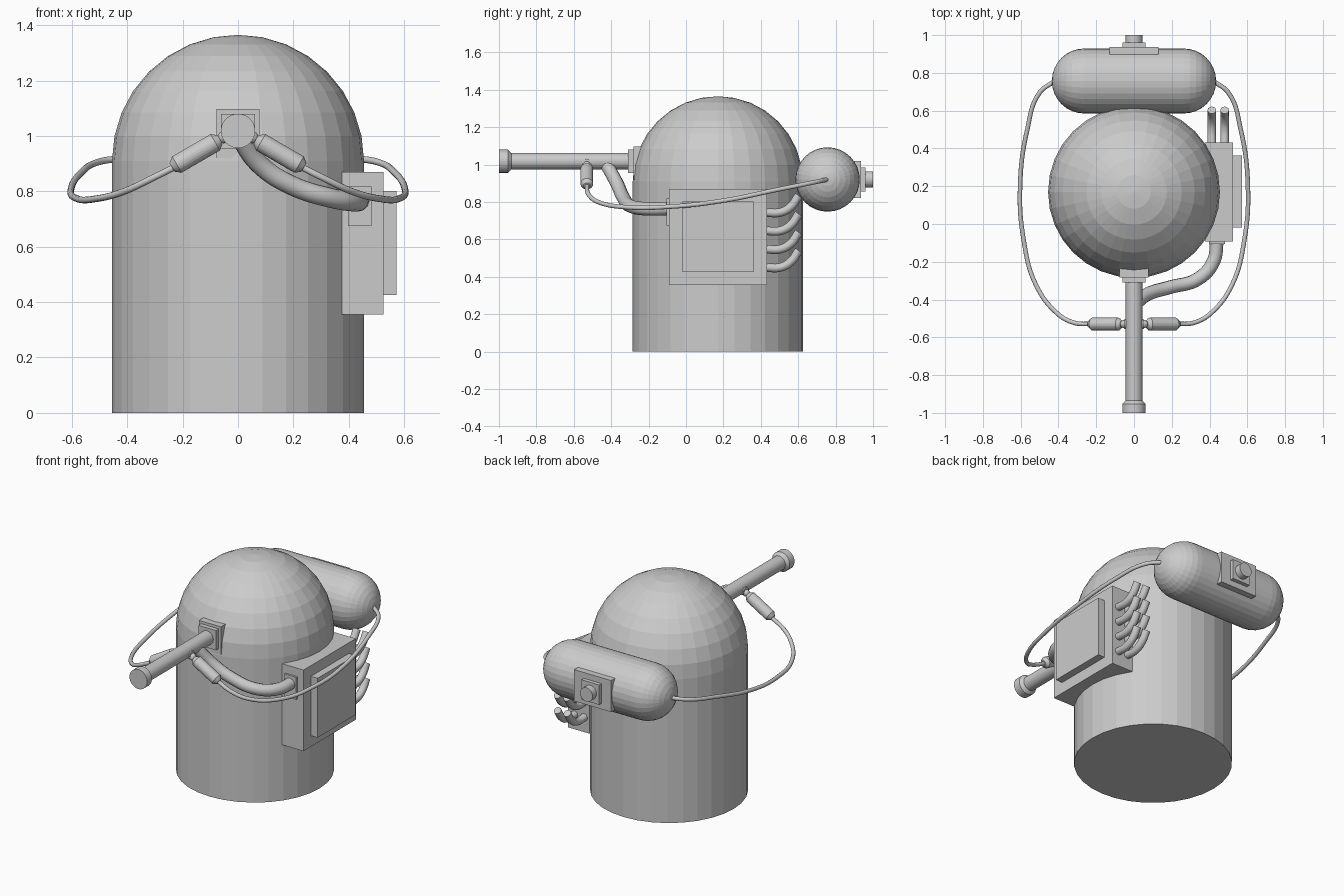
import bpy, bmesh, math
from mathutils import Vector

if "Cube" in bpy.data.objects:
    bpy.data.objects.remove(bpy.data.objects["Cube"])


def finish(name, bm, mirror=False):
    bmesh.ops.recalc_face_normals(bm, faces=bm.faces)
    me = bpy.data.meshes.new(name)
    bm.to_mesh(me)
    bm.free()
    ob = bpy.data.objects.new(name, me)
    bpy.context.collection.objects.link(ob)
    if mirror:
        ob.modifiers.new("Mirror", 'MIRROR').use_mirror_merge = False
    return ob


def box(name, x, y, z):
    bm = bmesh.new()
    bmesh.ops.create_cube(bm, size=1)
    for v in bm.verts:
        v.co = [(r[0] + r[1]) / 2 + c * (r[1] - r[0]) for c, r in zip(v.co, (x, y, z))]
    return finish(name, bm)


def lathe(name, start, axis, profile, sides=32, mirror=False):
    """Revolve (distance, radius) pairs about an axis; radius 0 makes a pole."""
    start, axis = Vector(start), Vector(axis).normalized()
    u = axis.orthogonal().normalized()
    w = axis.cross(u)
    bm = bmesh.new()
    rings = []
    for d, r in profile:
        c = start + axis * d
        if r < 1e-5:
            rings.append([bm.verts.new(c)])
        else:
            rings.append([bm.verts.new(c + r * (u * math.cos(a) + w * math.sin(a)))
                          for a in (math.tau * i / sides for i in range(sides))])
    for a, b in zip(rings, rings[1:]):
        for i in range(sides):
            j = (i + 1) % sides
            ids = [a[i % len(a)], a[j % len(a)], b[j % len(b)], b[i % len(b)]]
            bm.faces.new(list(dict.fromkeys(ids)))
    for ring in (rings[0], rings[-1]):
        if len(ring) > 1:
            bm.faces.new(ring)
    return finish(name, bm, mirror)


def pipe(name, points, radius, mirror=False, steps=8):
    cu = bpy.data.curves.new(name, 'CURVE')
    cu.dimensions = '3D'
    cu.bevel_depth, cu.bevel_resolution = radius, 4
    cu.resolution_u, cu.use_fill_caps = steps, True
    sp = cu.splines.new('BEZIER')
    sp.bezier_points.add(len(points) - 1)
    for bp, p in zip(sp.bezier_points, points):
        bp.co = p
        bp.handle_left_type = bp.handle_right_type = 'AUTO'
    ob = bpy.data.objects.new(name, cu)
    bpy.context.collection.objects.link(ob)
    bpy.ops.object.select_all(action='DESELECT')
    ob.select_set(True)
    bpy.context.view_layer.objects.active = ob
    bpy.ops.object.convert(target='MESH')
    ob = bpy.context.object
    ob.data.shade_smooth()
    if mirror:
        ob.modifiers.new("Mirror", 'MIRROR').use_mirror_merge = False


def arc(centre, r, a0, a1, n=8):
    return [(centre + r * math.sin(math.radians(a0 + (a1 - a0) * i / n)),
             r * math.cos(math.radians(a0 + (a1 - a0) * i / n))) for i in range(n + 1)]


# Domed body
lathe("domed_body", (0, 0.17, 0), (0, 0, 1), [(0, 0.455)] + arc(0.91, 0.455, 0, 90))

# Rear tank with its valve
R = 0.172
lathe("rear_tank", (0, 0.757, 0.92), (1, 0, 0),
      arc(-0.435 + R, R, -90, 0) + arc(0.435 - R, R, 0, 90))
box("tank_plate", (-0.13, 0.13), (0.87, 0.936), (0.82, 1.02))
box("valve_block", (-0.062, 0.062), (0.93, 0.96), (0.857, 0.983))
lathe("valve_knob", (0, 0.95, 0.92), (0, 1, 0), [(0, 0.044), (0.05, 0.044)])

# Front barrel and mount
box("barrel_mount", (-0.077, 0.077), (-0.282, -0.15), (0.92, 1.097))
box("barrel_collar", (-0.062, 0.062), (-0.31, -0.27), (0.955, 1.08))
lathe("barrel", (0, -1, 1.018), (0, 1, 0),
      [(0, 0.062), (0.048, 0.062), (0.066, 0.044), (0.75, 0.044)])

# Side equipment box
box("side_box", (0.375, 0.525), (-0.092, 0.432), (0.355, 0.87))
box("side_panel", (0.52, 0.572), (-0.018, 0.362), (0.425, 0.802))
box("pipe_flange", (0.398, 0.482), (-0.105, -0.08), (0.675, 0.817))
pipe("feed_pipe", [(0.44, -0.08, 0.765), (0.42, -0.2, 0.763), (0.34, -0.29, 0.775),
                   (0.19, -0.335, 0.823), (0.075, -0.37, 0.9), (0, -0.43, 1.01)], 0.036)

# Exhaust pipes on the back of the box
for row in range(4):
    z = 0.45 + row * 0.098
    for col, x in enumerate((0.412, 0.48)):
        pipe(f"exhaust_pipe_{row}_{col}", [(x, 0.42, z), (x, 0.505, z), (x, 0.56, z + 0.03),
                                           (x, 0.603, z + 0.09)], 0.023, steps=6)

# Hoses from the tank to the barrel, with couplings
pipe("tank_hose", [(0.42, 0.757, 0.92), (0.50, 0.695, 0.907), (0.565, 0.5, 0.868),
                   (0.603, 0.2, 0.807), (0.585, -0.08, 0.775), (0.52, -0.32, 0.772),
                   (0.41, -0.47, 0.8), (0.32, -0.522, 0.842), (0.22, -0.53, 0.892)],
     0.012, mirror=True)
lathe("hose_coupling", (0.065, -0.53, 0.987), (0.16, 0, -0.093),
      [(0, 0.018), (0.02, 0.034), (0.18, 0.034), (0.2, 0.018)], 24, True)
lathe("coupling_ball", (0.052, -0.53, 0.995), (1, 0, 0), arc(0, 0.022, -90, 90), 16, True)
lathe("coupling_pin", (0, -0.53, 1.005), (1, 0, 0), [(0, 0.026), (0.05, 0.026)], 16, True)
